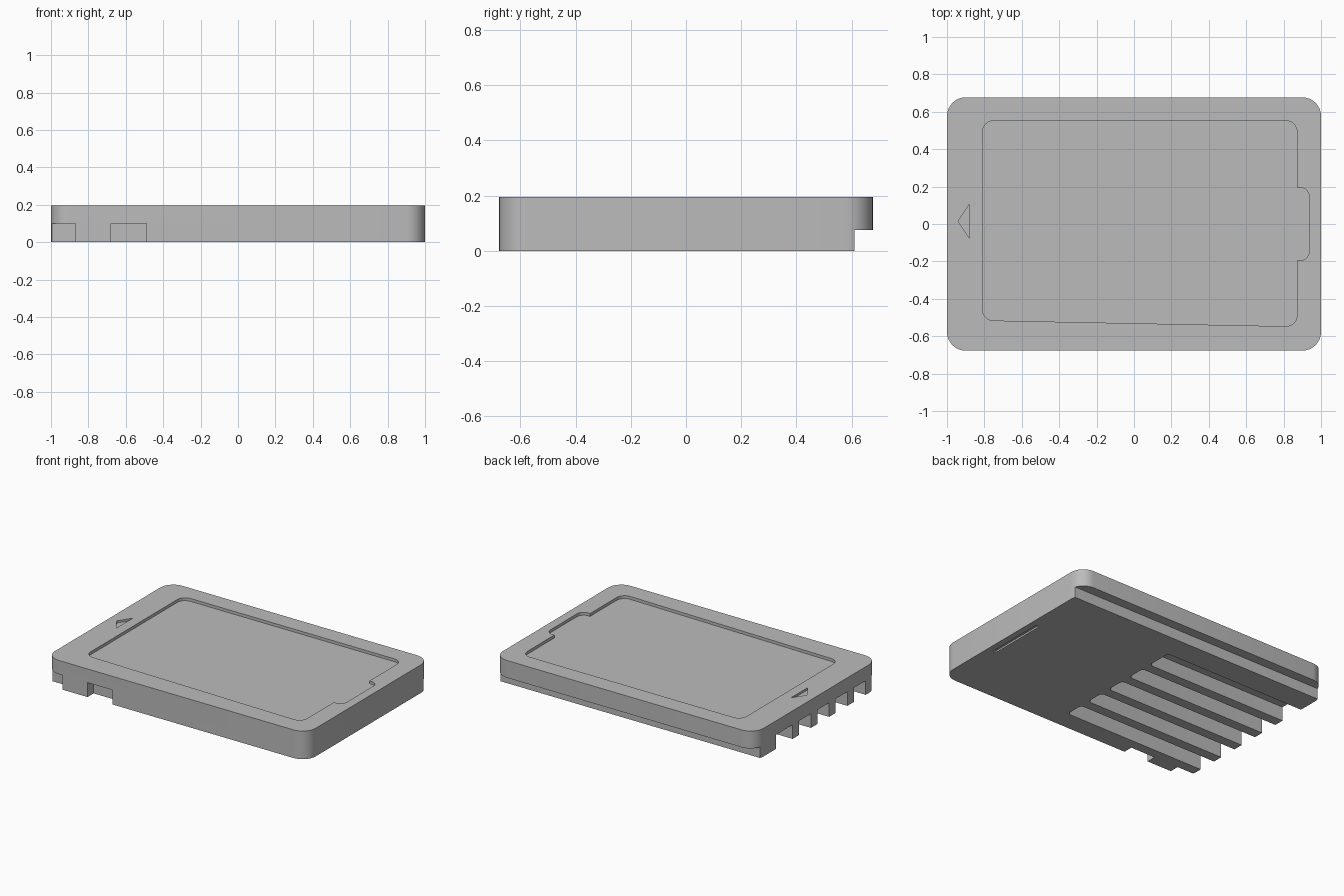
import bpy, bmesh, math
from mathutils import Vector

if "Cube" in bpy.data.objects:
    bpy.data.objects.remove(bpy.data.objects["Cube"])

TOP = 0.195
HALF_Y = 0.677

grey = bpy.data.materials.new("grey_plastic")
grey.use_nodes = True
grey.diffuse_color = (0.5, 0.5, 0.5, 1)
grey.node_tree.nodes["Principled BSDF"].inputs["Base Color"].default_value = (0.5, 0.5, 0.5, 1)


def rounded(corners, steps=8):
    """Outline from (x, y, radius) corners, filleted with true arcs."""
    outline = []
    for i, (x, y, r) in enumerate(corners):
        p = Vector((x, y))
        if r == 0:
            outline.append(p)
            continue
        a = (Vector(corners[i - 1][:2]) - p).normalized()
        b = (Vector(corners[(i + 1) % len(corners)][:2]) - p).normalized()
        half = a.angle(b) / 2
        centre = p + (a + b).normalized() * (r / math.sin(half))
        start = p + a * (r / math.tan(half)) - centre
        end = p + b * (r / math.tan(half)) - centre
        sweep = math.pi - 2 * half
        for k in range(steps + 1):
            t = k / steps
            outline.append(centre + (start * math.sin((1 - t) * sweep)
                                     + end * math.sin(t * sweep)) / math.sin(sweep))
    return outline


def rect(x0, x1, y0, y1, r=0):
    return rounded([(x0, y0, r), (x1, y0, r), (x1, y1, r), (x0, y1, r)])


def prism(name, outline, z0, z1):
    """Solid made by raising a flat outline."""
    bm = bmesh.new()
    face = bm.faces.new([bm.verts.new((p.x, p.y, z0)) for p in outline])
    raised = bmesh.ops.extrude_face_region(bm, geom=[face])["geom"]
    bmesh.ops.translate(bm, vec=(0, 0, z1 - z0),
                        verts=[v for v in raised if isinstance(v, bmesh.types.BMVert)])
    bmesh.ops.recalc_face_normals(bm, faces=bm.faces[:])
    mesh = bpy.data.meshes.new(name)
    bm.to_mesh(mesh)
    bm.free()
    mesh.materials.append(grey)
    obj = bpy.data.objects.new(name, mesh)
    bpy.context.collection.objects.link(obj)
    return obj


# Card body with rounded corners
body = prism("card_body", rect(-1, 1, -HALF_Y, HALF_Y, 0.1), 0, TOP)
cuts = []


def cut(name, outline, z0, z1):
    cutter = prism(name, outline, z0, z1)
    cutter.hide_render = True
    cuts.append(cutter)


# Label recess with a thumb bump on the left side
recess = rounded([(-0.81, -0.515, 0.06), (0.872, -0.548, 0.06), (0.872, -0.195, 0),
                  (0.937, -0.195, 0.05), (0.937, 0.195, 0.05), (0.872, 0.195, 0),
                  (0.872, 0.552, 0.06), (-0.81, 0.552, 0.06)])
cut("label_recess", recess, TOP - 0.02, 1)

# Insertion arrow
cut("arrow_recess", rounded([(-0.94, 0.015, 0), (-0.88, -0.075, 0), (-0.88, 0.105, 0)]),
    TOP - 0.015, 1)

# Step along the back edge and two notches in the front edge
cut("back_step", rect(-2, 2, 0.61, 2), -1, 0.075)
for x0, x1 in ((-2, -0.87), (-0.68, -0.49)):
    cut("front_notch", rect(x0, x1, -2, -0.61), -1, 0.1)

# Contact slots, open at the right end, with thin ribs between them
cut("wide_contact_slot", rect(-2, 0.09, 0.26, 0.44, 0.025), -1, 0.098)
for i in range(4):
    y = 0.06 - 0.2 * i
    cut("contact_slot", rect(-2, 0.09, y, y + 0.13, 0.025), -1, 0.098)

# Shallow grip groove underneath
cut("grip_groove", rect(0.93, 0.955, -0.24, 0.18), -1, 0.012)

# Carve the body
bpy.ops.object.select_all(action="DESELECT")
bpy.context.view_layer.objects.active = body
body.select_set(True)
for cutter in cuts:
    mod = body.modifiers.new(cutter.name, "BOOLEAN")
    mod.operation = "DIFFERENCE"
    mod.solver = "EXACT"
    mod.object = cutter
    bpy.ops.object.modifier_apply(modifier=mod.name)
for cutter in cuts:
    bpy.data.objects.remove(cutter)
bpy.ops.object.shade_smooth_by_angle(angle=math.radians(30))
